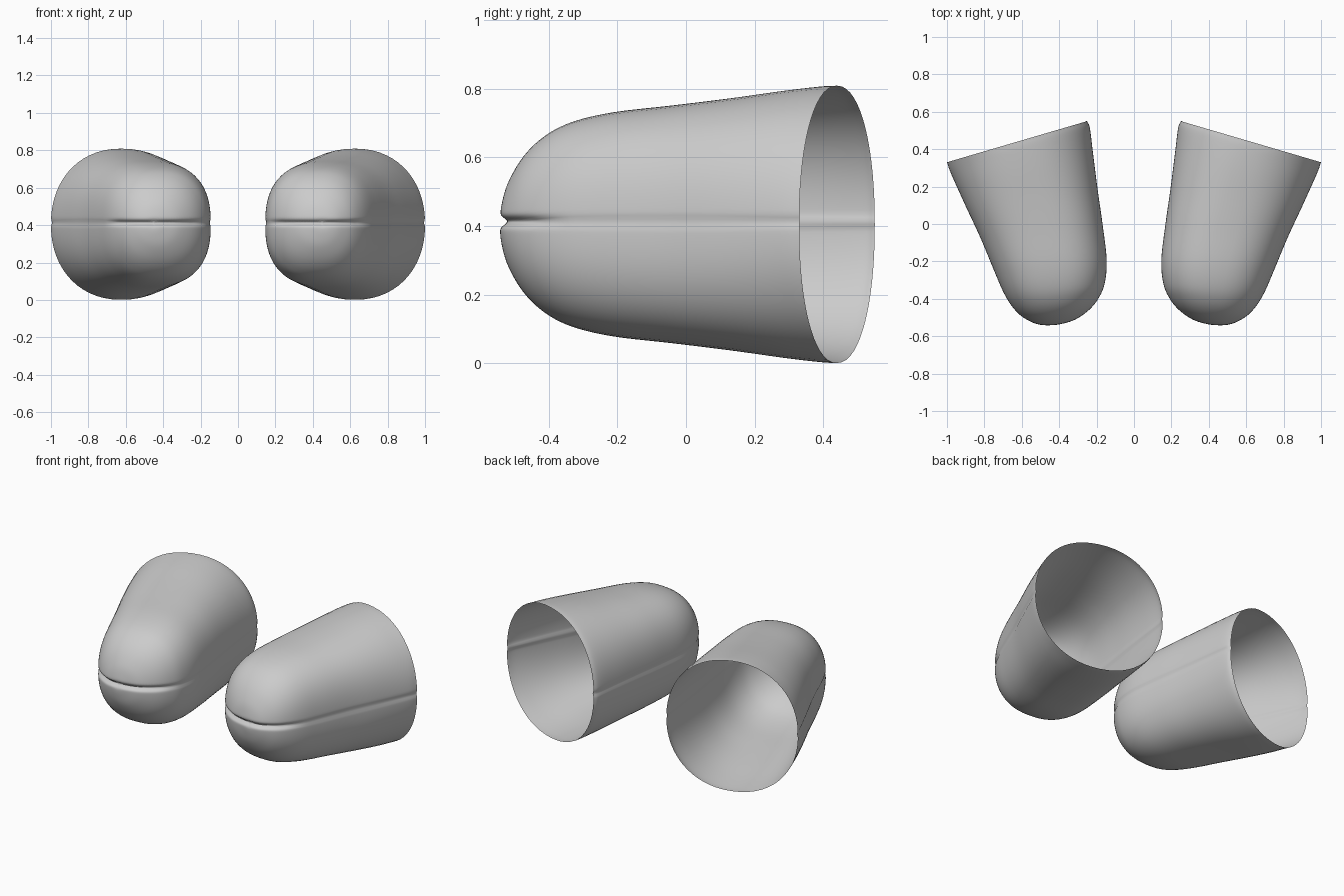
import bpy, bmesh, math

if "Cube" in bpy.data.objects:
    bpy.data.objects.remove(bpy.data.objects["Cube"])

# Stations from the open rim to the rounded tip:
# inner x, inner y, outer x, outer y, half height, roundness exponent
STATIONS = [
    (0.250, 0.550, 1.000, 0.330, 0.404, 2.15),
    (0.235, 0.510, 0.985, 0.285, 0.402, 2.15),
    (0.219, 0.380, 0.950, 0.205, 0.390, 2.25),
    (0.195, 0.190, 0.893, 0.080, 0.368, 2.40),
    (0.168, 0.000, 0.823, -0.070, 0.347, 2.50),
    (0.146, -0.190, 0.752, -0.240, 0.326, 2.50),
    (0.156, -0.315, 0.703, -0.355, 0.297, 2.45),
    (0.188, -0.395, 0.660, -0.430, 0.256, 2.35),
    (0.240, -0.460, 0.612, -0.485, 0.198, 2.25),
    (0.315, -0.512, 0.555, -0.522, 0.124, 2.10),
    (0.392, -0.536, 0.505, -0.539, 0.056, 2.00),
    (0.450, -0.542, 0.450, -0.542, 0.000, 2.00),
]
MID_Z, SEGMENTS, STEPS = 0.405, 96, 6


def catmull(a, b, c, d, t):
    return [0.5 * (2*q + (r - p)*t + (2*p - 5*q + 4*r - s)*t*t
                   + (3*q - p - 3*r + s)*t**3) for p, q, r, s in zip(a, b, c, d)]


def smooth_stations():
    first = tuple(2*p - q for p, q in zip(STATIONS[0], STATIONS[1]))
    ix, iy, ox, oy, h, n = STATIONS[-2]
    pts = [first] + STATIONS + [(ox, oy, ix, iy, -h, n)]
    rows = []
    for i in range(1, len(pts) - 2):
        rows += [catmull(*pts[i-1:i+3], k / STEPS) for k in range(STEPS)]
    return rows


def spow(v, e):
    return math.copysign(abs(v) ** e, v)


def ring_points(station):
    ix, iy, ox, oy, h, n = station
    points = []
    for k in range(SEGMENTS):
        # denser points near the horizontal seam
        phi = 2 * math.pi * k / SEGMENTS
        a = phi - 0.35 * math.sin(2 * phi)
        c, s = spow(math.cos(a), 2 / n), spow(math.sin(a), 2 / n)
        x = (ix + ox) / 2 + c * (ox - ix) / 2
        y = (iy + oy) / 2 + c * (oy - iy) / 2
        points.append(crease(x, y, MID_Z + h * s, (ix + ox) / 2))
    return points


def crease(x, y, z, cx):
    # seam groove: deep over the front, faint along the sides
    g = math.exp(-((z - MID_Z - 0.008) / 0.013) ** 2)
    front = min(1, max(0, (-0.34 - y) / 0.12))
    side = 0.006 * math.copysign(min(1, abs(x - cx) / 0.2), x - cx)
    return (x - side * g, y + 0.022 * front * g, z)


bm = bmesh.new()
rings = [[bm.verts.new(p) for p in ring_points(s)] for s in smooth_stations()]
for r0, r1 in zip(rings, rings[1:]):
    for k in range(SEGMENTS):
        j = (k + 1) % SEGMENTS
        bm.faces.new((r0[k], r0[j], r1[j], r1[k]))
# Close the tip
tip = bm.verts.new(crease(0.45, -0.542, MID_Z, 0.45))
for k in range(SEGMENTS):
    bm.faces.new((rings[-1][k], rings[-1][(k + 1) % SEGMENTS], tip))
bm.normal_update()
bm.faces.ensure_lookup_table()
# Normals face away from the shell's inside
f = bm.faces[0]
mid = f.calc_center_median()
if f.normal.x * (mid.x - 0.62) < 0:
    bmesh.ops.reverse_faces(bm, faces=bm.faces[:])
for f in bm.faces:
    f.smooth = True

# Pair of hollow rounded shells, mirrored left to right
mesh = bpy.data.meshes.new("rounded_shell_pair")
bm.to_mesh(mesh)
bm.free()
shell = bpy.data.objects.new("rounded_shell_pair", mesh)
bpy.context.collection.objects.link(shell)
mirror = shell.modifiers.new("mirror", 'MIRROR')
mirror.use_axis[0] = True
mirror.use_mirror_merge = False
